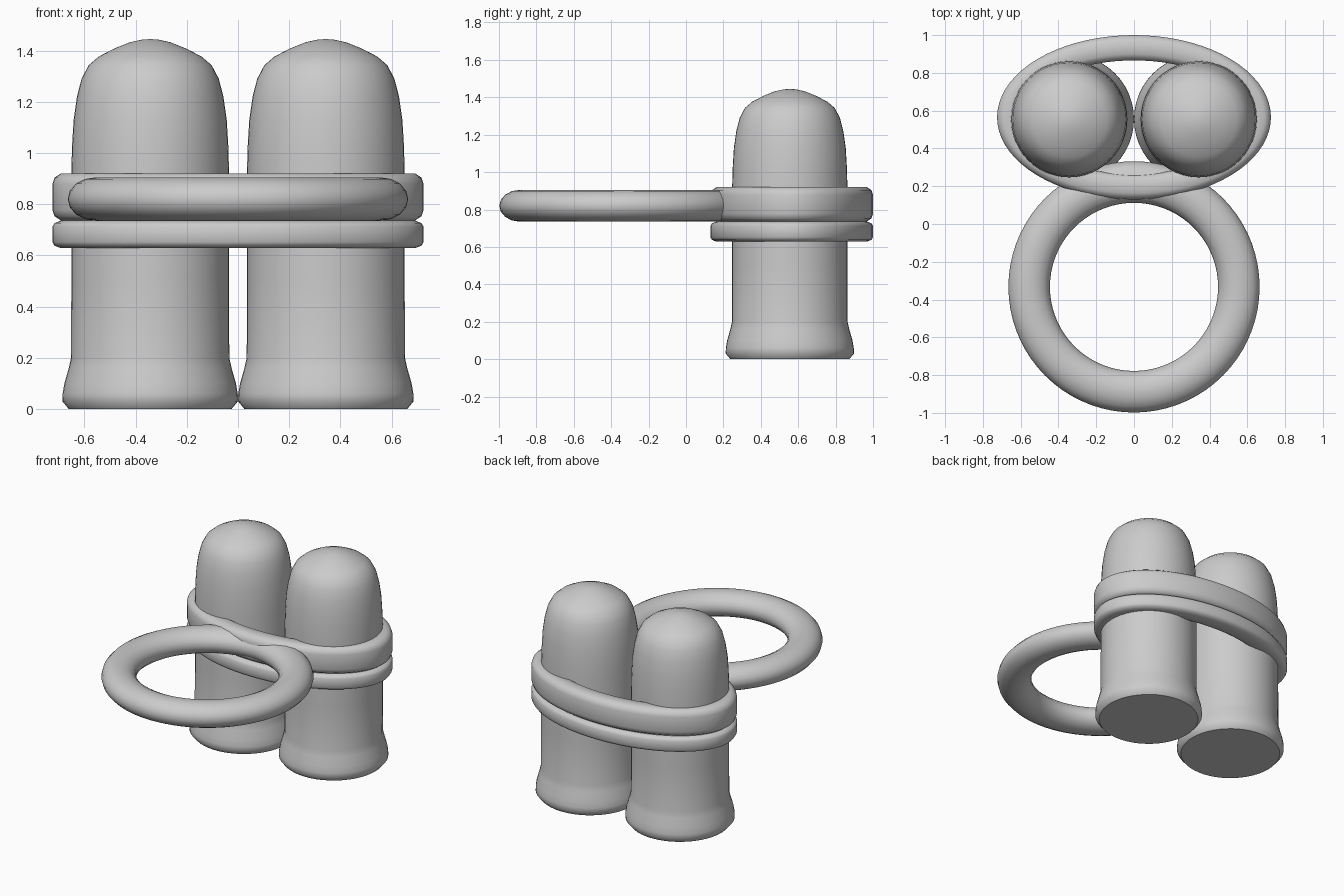
import bpy, bmesh
from math import cos, sin, pi, radians

if "Cube" in bpy.data.objects:
    bpy.data.objects.remove(bpy.data.objects["Cube"])


def finish(name, bm, angle=60):
    bmesh.ops.recalc_face_normals(bm, faces=bm.faces)
    me = bpy.data.meshes.new(name)
    bm.to_mesh(me)
    bm.free()
    ob = bpy.data.objects.new(name, me)
    bpy.context.collection.objects.link(ob)
    bpy.ops.object.select_all(action='DESELECT')
    ob.select_set(True)
    bpy.context.view_layer.objects.active = ob
    bpy.ops.object.shade_smooth_by_angle(angle=radians(angle))
    return ob


def lathe(name, profile, centre, n=48):
    """Revolve (radius, z) points; the last point is the tip."""
    bm = bmesh.new()
    rings = [[bm.verts.new((centre[0] + r * cos(2 * pi * i / n),
                            centre[1] + r * sin(2 * pi * i / n), z))
              for i in range(n)] for r, z in profile[:-1]]
    for a, b in zip(rings, rings[1:]):
        for i in range(n):
            j = (i + 1) % n
            bm.faces.new((a[i], a[j], b[j], b[i]))
    bm.faces.new(rings[0][::-1])
    tip = bm.verts.new((centre[0], centre[1], profile[-1][1]))
    for i in range(n):
        bm.faces.new((rings[-1][i], rings[-1][(i + 1) % n], tip))
    return finish(name, bm, 50)


def oval_ring(name, cy, rx, ry, z, section, n=72):
    """Sweep a closed section of (outward, up) points round an ellipse."""
    bm = bmesh.new()
    loops = [[bm.verts.new(((rx + u) * cos(2 * pi * i / n),
                            cy + (ry + u) * sin(2 * pi * i / n), z + v))
              for u, v in section] for i in range(n)]
    m = len(section)
    for i in range(n):
        a, b = loops[i], loops[(i + 1) % n]
        for k in range(m):
            l = (k + 1) % m
            bm.faces.new((a[k], a[l], b[l], b[k]))
    return finish(name, bm)


def soft_box(w, h):
    return [(w, -.55 * h), (w, .55 * h), (.87 * w, .82 * h), (.5 * w, h),
            (-.5 * w, h), (-.87 * w, .82 * h), (-w, .55 * h), (-w, -.55 * h),
            (-.87 * w, -.82 * h), (-.5 * w, -h), (.5 * w, -h), (.87 * w, -.82 * h)]


# two domed cartridges with flared feet
profile = [(.318, 0), (.343, .03), (.342, .06), (.335, .1), (.318, .16),
           (.309, .2), (.308, .5), (.308, .93), (.305, 1.03), (.299, 1.13),
           (.286, 1.22), (.268, 1.29), (.240, 1.343), (.2, 1.377),
           (.14, 1.408), (.08, 1.432), (.035, 1.442), (0, 1.445)]
for side, x in (("left", -.343), ("right", .343)):
    lathe("capsule_" + side, profile, (x, .555))

# stacked oval bands round both capsules
oval_ring("upper_band", .565, .658, .368, .828, soft_box(.067, .092))
oval_ring("lower_band", .565, .658, .368, .682, soft_box(.067, .054))

# round loop at the front
tube = [(.11 * cos(2 * pi * k / 16), .085 * sin(2 * pi * k / 16)) for k in range(16)]
oval_ring("front_loop", -.333, .555, .555, .82, tube)
